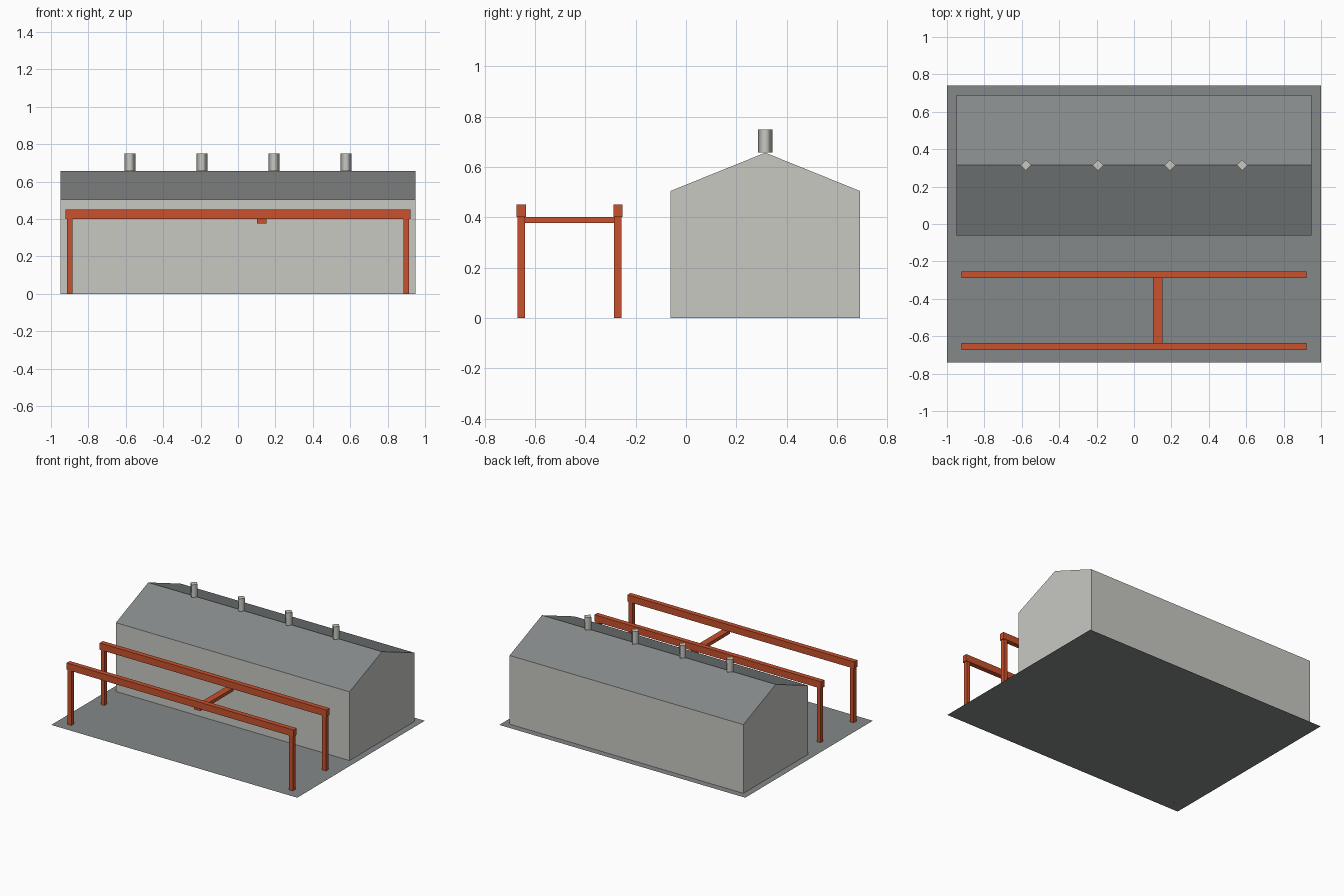
import bpy, bmesh, math
from mathutils import Matrix, Vector

cube = bpy.data.objects.get("Cube")
if cube:
    bpy.data.objects.remove(cube, do_unlink=True)


def material(name, rgb):
    m = bpy.data.materials.new(name)
    m.use_nodes = True
    m.diffuse_color = (*rgb, 1)
    m.node_tree.nodes["Principled BSDF"].inputs["Base Color"].default_value = (*rgb, 1)
    return m


wall_grey = material("pale wall grey", (0.58, 0.58, 0.545))
slate = material("slate grey", (0.235, 0.25, 0.25))
orange = material("crane orange", (0.58, 0.083, 0.026))


def finish(bm, name, *mats):
    mesh = bpy.data.meshes.new(name)
    bm.to_mesh(mesh)
    bm.free()
    for m in mats:
        mesh.materials.append(m)
    ob = bpy.data.objects.new(name, mesh)
    bpy.context.collection.objects.link(ob)
    return ob


def box(name, centre, size, mat):
    bm = bmesh.new()
    bmesh.ops.create_cube(bm, size=1, matrix=Matrix.Translation(centre)
                          @ Matrix.Diagonal((*size, 1)))
    return finish(bm, name, mat)


# Ground: a single flat sheet
bm = bmesh.new()
bmesh.ops.create_grid(bm, x_segments=1, y_segments=1, size=1,
                      matrix=Matrix.Diagonal((1, 0.74, 1, 1)))
finish(bm, "ground", slate)

# Hall: gabled profile extruded along x, open underneath
RIDGE_Y, RIDGE_Z, EAVE_Z = 0.315, 0.657, 0.505
HALF_DEPTH, HALF_LENGTH = 0.376, 0.95
profile = [(-HALF_DEPTH, 0), (HALF_DEPTH, 0), (HALF_DEPTH, EAVE_Z),
           (0, RIDGE_Z), (-HALF_DEPTH, EAVE_Z)]
bm = bmesh.new()
gable = bm.faces.new([bm.verts.new((-HALF_LENGTH, RIDGE_Y + y, z)) for y, z in profile])
ext = bmesh.ops.extrude_face_region(bm, geom=[gable], use_keep_orig=True)
bmesh.ops.translate(bm, vec=(2 * HALF_LENGTH, 0, 0),
                    verts=[v for v in ext["geom"] if isinstance(v, bmesh.types.BMVert)])
bmesh.ops.recalc_face_normals(bm, faces=bm.faces)
for f in bm.faces:
    f.material_index = 1 if f.normal.z > 0.1 else 0
bmesh.ops.delete(bm, geom=[f for f in bm.faces if f.normal.z < -0.5], context="FACES_ONLY")
finish(bm, "hall", wall_grey, slate)

# Chimneys: four-sided stacks with softly shaded sides, in a row on the ridge
for i in range(4):
    x = (i - 1.5) * 0.385
    bm = bmesh.new()
    bmesh.ops.create_cone(bm, cap_ends=True, segments=4, radius1=0.029, radius2=0.029,
                          depth=0.093,
                          matrix=Matrix.Translation((x, RIDGE_Y, RIDGE_Z + 0.0465)))
    # Point the corners along x and y
    corner = bm.verts[:][0].co - Vector((x, RIDGE_Y, 0))
    turn = -math.atan2(corner.y, corner.x)
    bmesh.ops.rotate(bm, cent=(x, RIDGE_Y, 0), verts=bm.verts,
                     matrix=Matrix.Rotation(turn, 3, "Z"))
    bm.normal_update()
    for f in bm.faces:
        f.smooth = abs(f.normal.z) < 0.5
    for e in bm.edges:
        e.smooth = all(f.smooth for f in e.link_faces)
    finish(bm, f"chimney_{i + 1}", wall_grey)

# Gantry: two rails on end posts
FRONT_Y, BACK_Y = -0.655, -0.271
for label, y in (("front", FRONT_Y), ("back", BACK_Y)):
    box(f"{label}_rail", (0, y, 0.426), (1.844, 0.036, 0.05), orange)
    for side, sx in (("left", 1), ("right", -1)):
        box(f"{label}_{side}_post", (sx * 0.9, y, 0.2005), (0.03, 0.03, 0.401), orange)

# Crane bridge slung under the rails
box("crane_bridge", (0.127, (FRONT_Y + BACK_Y) / 2, 0.389),
    (0.05, BACK_Y - FRONT_Y, 0.024), orange)
